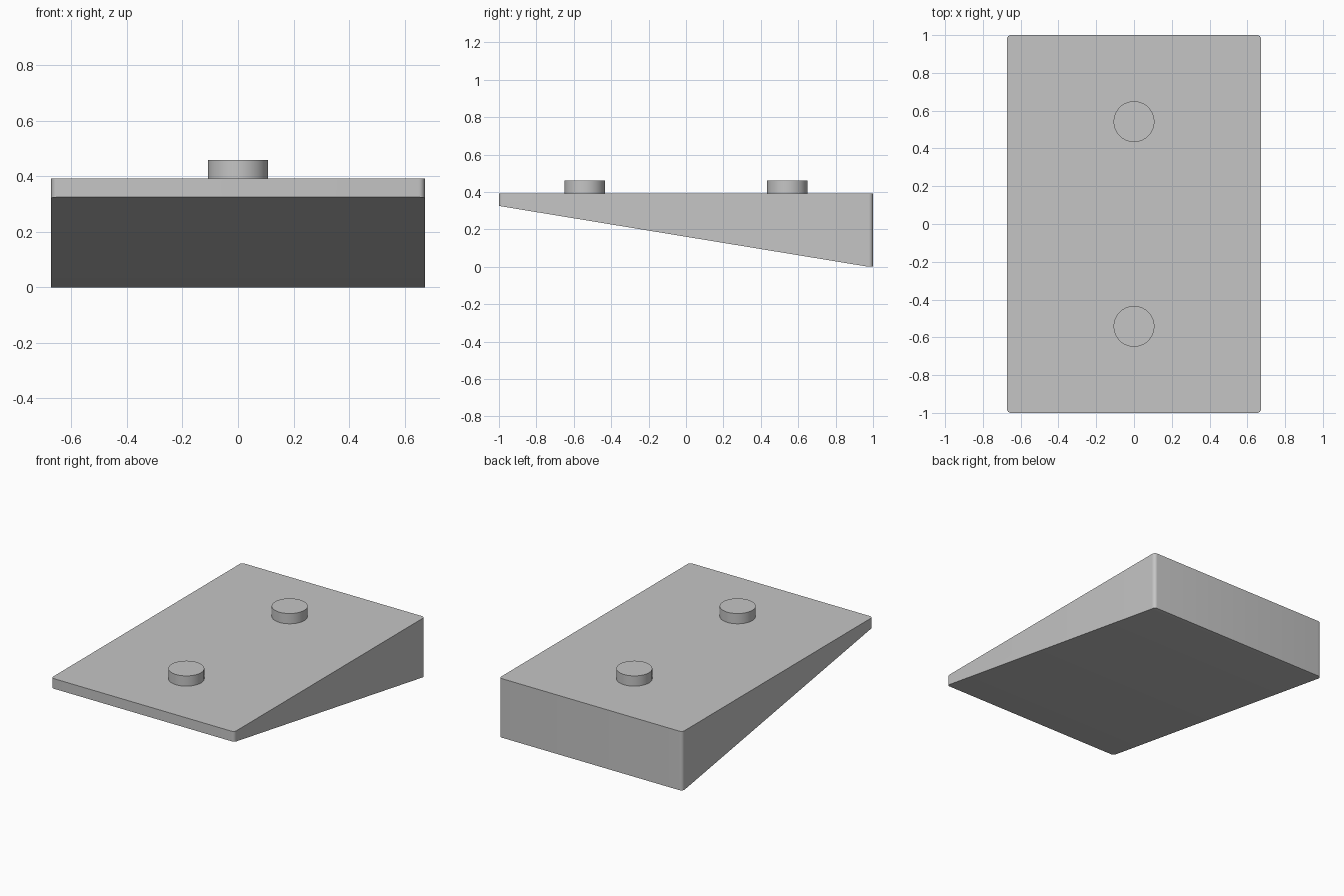
import bpy
import bmesh
from mathutils import Matrix

cube = bpy.data.objects.get("Cube")
if cube:
    bpy.data.objects.remove(cube, do_unlink=True)

HALF_X, HALF_Y = 0.673, 1.0
TOP, FRONT_BOTTOM = 0.392, 0.325
STUD_TOP, STUD_RADIUS, STUD_Y = 0.46, 0.108, 0.542
CORNER, FLAT_Y = 0.022, 0.975

grey = bpy.data.materials.new("light grey")
grey.use_nodes = True
colour = (0.56, 0.56, 0.56, 1)
grey.diffuse_color = colour
grey.node_tree.nodes["Principled BSDF"].inputs["Base Color"].default_value = colour


def finish(bm, name):
    bmesh.ops.recalc_face_normals(bm, faces=bm.faces)
    mesh = bpy.data.meshes.new(name)
    bm.to_mesh(mesh)
    bm.free()
    obj = bpy.data.objects.new(name, mesh)
    bpy.context.collection.objects.link(obj)
    mesh.materials.append(grey)
    bpy.ops.object.select_all(action="DESELECT")
    obj.select_set(True)
    bpy.context.view_layer.objects.active = obj
    bpy.ops.object.shade_smooth_by_angle(angle=0.6)
    return obj


# Wedge body: block with rounded upright corners and a sloping underside
bm = bmesh.new()
bmesh.ops.create_cube(bm, size=1)
bmesh.ops.transform(bm, verts=bm.verts, matrix=Matrix.Translation((0, 0, TOP / 2))
                    @ Matrix.Diagonal((2 * HALF_X, 2 * HALF_Y, TOP, 1)))
upright = [e for e in bm.edges if abs(e.verts[0].co.z - e.verts[1].co.z) > 0.1]
bmesh.ops.bevel(bm, geom=upright, offset=CORNER, segments=6, profile=0.5, affect="EDGES")
# The underside stays flat in a thin strip at the back
bmesh.ops.bisect_plane(bm, geom=bm.verts[:] + bm.edges[:] + bm.faces[:],
                       plane_co=(0, FLAT_Y, 0), plane_no=(0, 1, 0))
for v in bm.verts:
    if v.co.z < 0.01:
        v.co.z = max(0, FRONT_BOTTOM * (FLAT_Y - v.co.y) / (FLAT_Y + HALF_Y))
finish(bm, "wedge_body")

# Round studs on the top
for name, y in (("front_stud", -STUD_Y), ("back_stud", STUD_Y)):
    bm = bmesh.new()
    bmesh.ops.create_cone(bm, cap_ends=True, segments=64, radius1=STUD_RADIUS,
                          radius2=STUD_RADIUS, depth=STUD_TOP - TOP,
                          matrix=Matrix.Translation((0, y, (STUD_TOP + TOP) / 2)))
    finish(bm, name)
